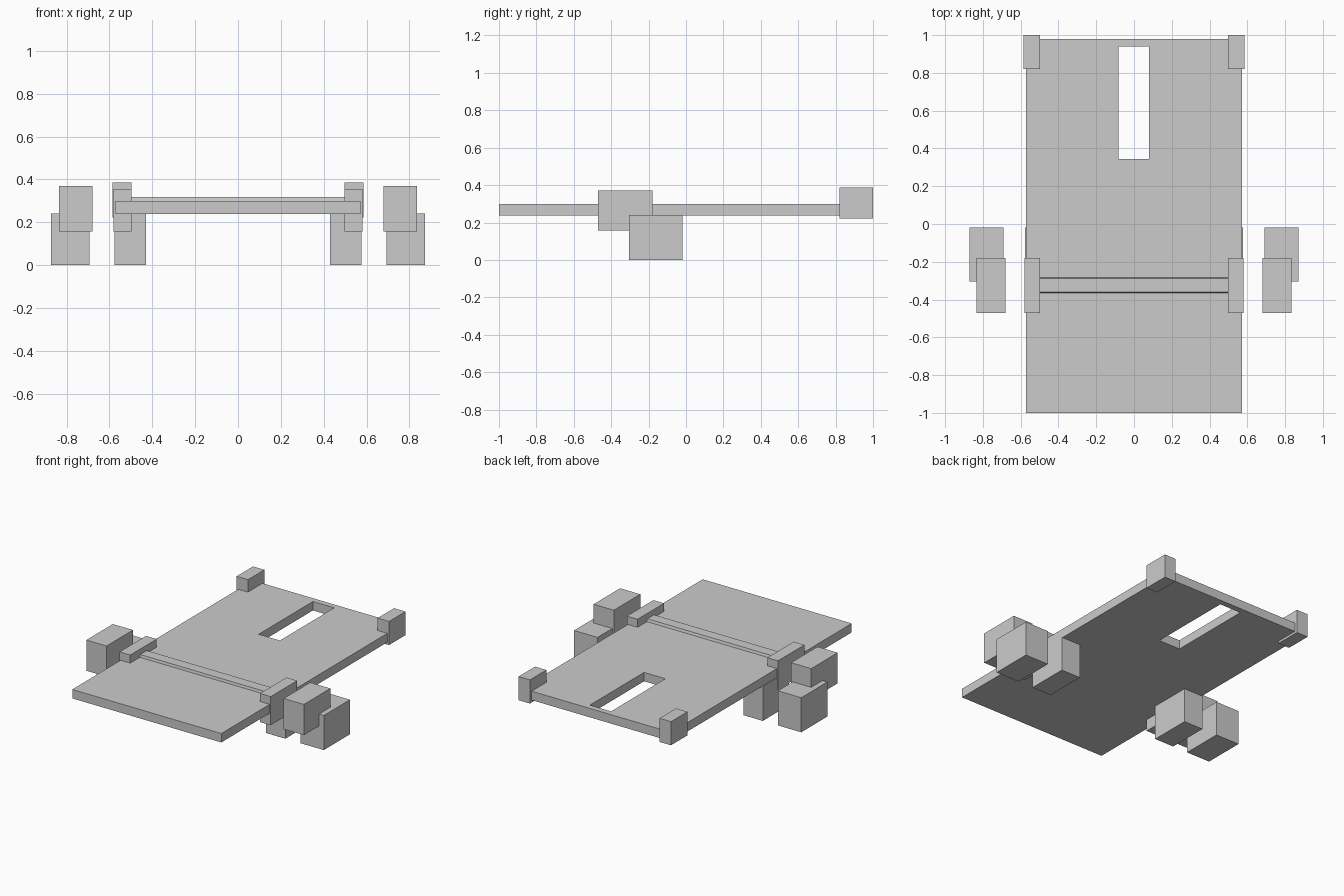
import bpy, bmesh

if "Cube" in bpy.data.objects:
    bpy.data.objects.remove(bpy.data.objects["Cube"])


def box(name, x, y, z):
    """Axis-aligned box from (min, max) ranges."""
    bm = bmesh.new()
    bmesh.ops.create_cube(bm, size=1)
    for v in bm.verts:
        for i, (a, b) in enumerate((x, y, z)):
            v.co[i] = a if v.co[i] < 0 else b
    mesh = bpy.data.meshes.new(name)
    bm.to_mesh(mesh)
    bm.free()
    ob = bpy.data.objects.new(name, mesh)
    bpy.context.collection.objects.link(ob)
    return ob


def pair(name, x, y, z):
    """Matching boxes on the left and right sides."""
    box(name + "_right", x, y, z)
    box(name + "_left", (-x[1], -x[0]), y, z)


# Flat deck with a slot cut through near the back
deck = box("deck", (-0.572, 0.572), (-1.0, 0.98), (0.238, 0.30))
cutter = box("slot_cutter", (-0.083, 0.08), (0.345, 0.94), (0.1, 0.5))
cutter.hide_render = True
cutter.hide_set(True)
cut = deck.modifiers.new("slot", "BOOLEAN")
cut.operation = "DIFFERENCE"
cut.solver = "EXACT"
cut.object = cutter
bpy.context.view_layer.objects.active = deck
bpy.ops.object.modifier_apply(modifier=cut.name)
bpy.data.objects.remove(cutter)

# Low raised bar across the deck, with slightly sloped sides
bar = box("cross_bar", (-0.50, 0.50), (-0.367, -0.28), (0.29, 0.318))
for v in bar.data.vertices:
    if v.co.z > 0.3:
        v.co.y += 0.006 if v.co.y < -0.32 else -0.008

# Brackets holding the bar, and rear corner posts
pair("bar_bracket", (0.498, 0.58), (-0.47, -0.18), (0.157, 0.356))
pair("rear_post", (0.498, 0.585), (0.82, 1.0), (0.222, 0.386))

# Side blocks: inner feet, outer feet, outer upper blocks
pair("inner_foot", (0.43, 0.577), (-0.305, -0.018), (0.0, 0.24))
pair("outer_foot", (0.692, 0.872), (-0.305, -0.018), (0.0, 0.24))
pair("outer_upper_block", (0.68, 0.835), (-0.47, -0.18), (0.157, 0.37))
